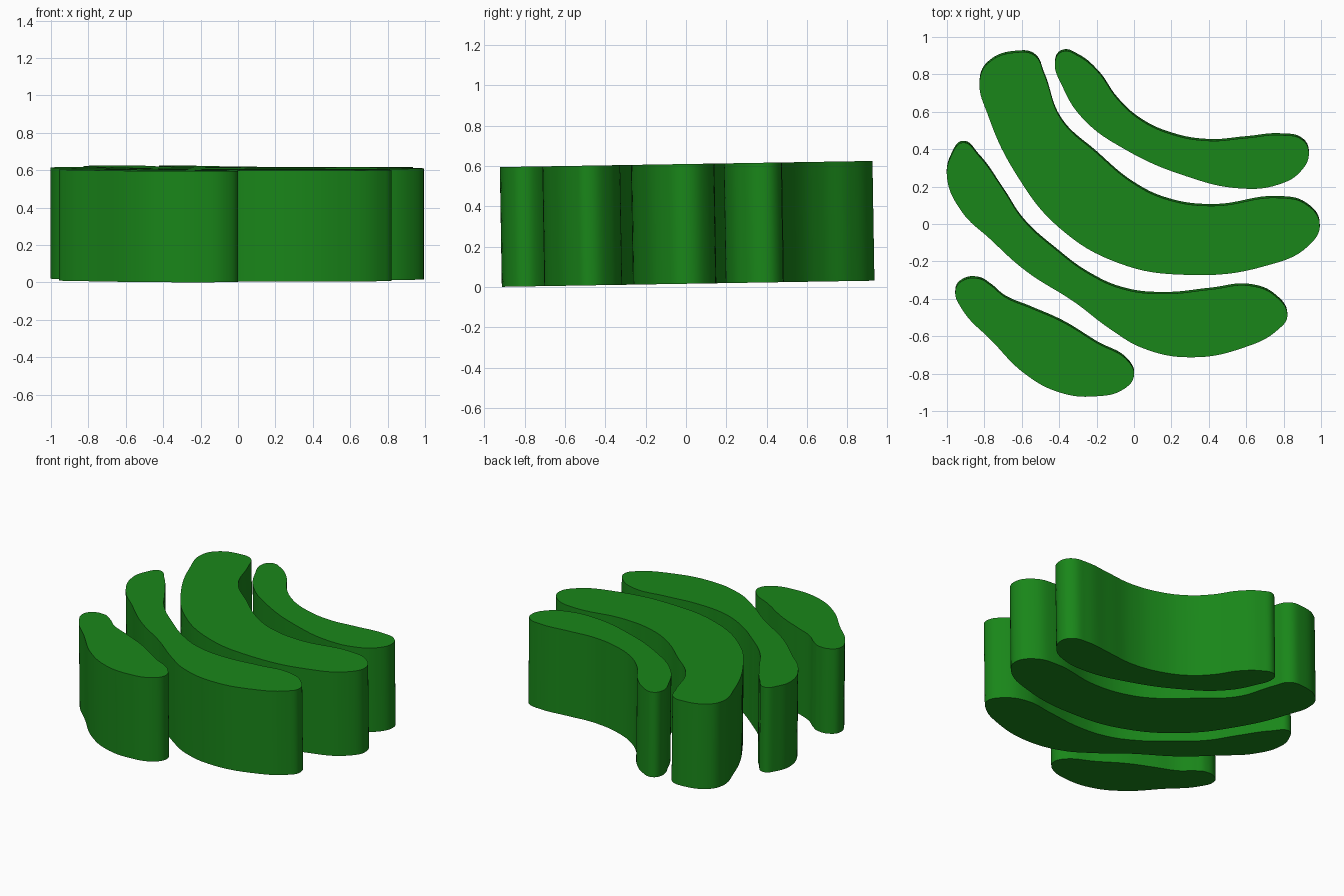
import bpy, bmesh, math

if "Cube" in bpy.data.objects:
    bpy.data.objects.remove(bpy.data.objects["Cube"])

HEIGHT = 0.594
TILT = 0.0165          # the whole model leans slightly about x
green = bpy.data.materials.new("green")
green.diffuse_color = (0.01, 0.24, 0.01, 1)
green.use_nodes = True
green.node_tree.nodes["Principled BSDF"].inputs["Base Color"].default_value = green.diffuse_color


def curved_bar(name, points):
    """Smooth closed outline extruded into a solid bar."""
    curve = bpy.data.curves.new(name, 'CURVE')
    curve.dimensions = '2D'
    curve.fill_mode = 'BOTH'
    curve.extrude = HEIGHT / 2
    curve.resolution_u = 8
    spline = curve.splines.new('BEZIER')
    spline.bezier_points.add(len(points) - 1)
    spline.use_cyclic_u = True
    for bp, (x, y) in zip(spline.bezier_points, points):
        bp.co = (x, y + 0.005, 0)
        bp.handle_left_type = bp.handle_right_type = 'AUTO'
    obj = bpy.data.objects.new(name, curve)
    bpy.context.collection.objects.link(obj)
    obj.location.z = 0.3125
    obj.rotation_euler.x = TILT
    bpy.ops.object.select_all(action='DESELECT')
    obj.select_set(True)
    bpy.context.view_layer.objects.active = obj
    bpy.ops.object.convert(target='MESH')
    obj = bpy.context.object
    obj.name = name

    # Weld caps to walls
    bm = bmesh.new()
    bm.from_mesh(obj.data)
    bmesh.ops.remove_doubles(bm, verts=bm.verts, dist=1e-5)
    bmesh.ops.recalc_face_normals(bm, faces=bm.faces)
    bm.to_mesh(obj.data)
    bm.free()
    obj.data.materials.clear()
    obj.data.materials.append(green)
    bpy.ops.object.shade_smooth_by_angle(angle=math.radians(35))


# Slim bar at the back right
curved_bar("back_bar", [
    (-.42, .88), (-.38, .923), (-.30, .90), (-.19, .81), (-.09, .67),
    (.03, .56), (.20, .48), (.40, .445), (.60, .46), (.79, .475),
    (.90, .45), (.935, .38), (.89, .28), (.77, .21), (.57, .19),
    (.28, .255), (-.05, .40), (-.27, .56), (-.38, .73)])

# Widest bar
curved_bar("wide_bar", [
    (-.825, .77), (-.78, .86), (-.62, .918), (-.53, .90), (-.48, .80),
    (-.39, .56), (-.20, .38), (0, .215), (.18, .13), (.42, .097),
    (.78, .14), (.92, .105), (.993, 0), (.94, -.11), (.70, -.225),
    (.28, -.272), (-.08, -.21), (-.40, -.02), (-.62, .25), (-.78, .58)])

# Long bar
curved_bar("long_bar", [
    (-.915, .435), (-.83, .365), (-.70, .185), (-.59, .02), (-.42, -.135),
    (-.235, -.27), (-.05, -.35), (.165, -.373), (.41, -.35), (.62, -.33),
    (.755, -.385), (.82, -.49), (.77, -.565), (.59, -.66), (.30, -.713),
    (.05, -.665), (-.13, -.56), (-.315, -.42), (-.58, -.25), (-.77, -.08),
    (-.92, .065), (-1, .25), (-.975, .37)])

# Short bar at the front left
curved_bar("front_bar", [
    (-.955, -.355), (-.92, -.305), (-.83, -.292), (-.77, -.325), (-.69, -.39),
    (-.55, -.45), (-.38, -.525), (-.20, -.635), (-.03, -.735), (0, -.81),
    (-.05, -.88), (-.21, -.922), (-.40, -.90), (-.585, -.80), (-.76, -.625),
    (-.92, -.455)])
